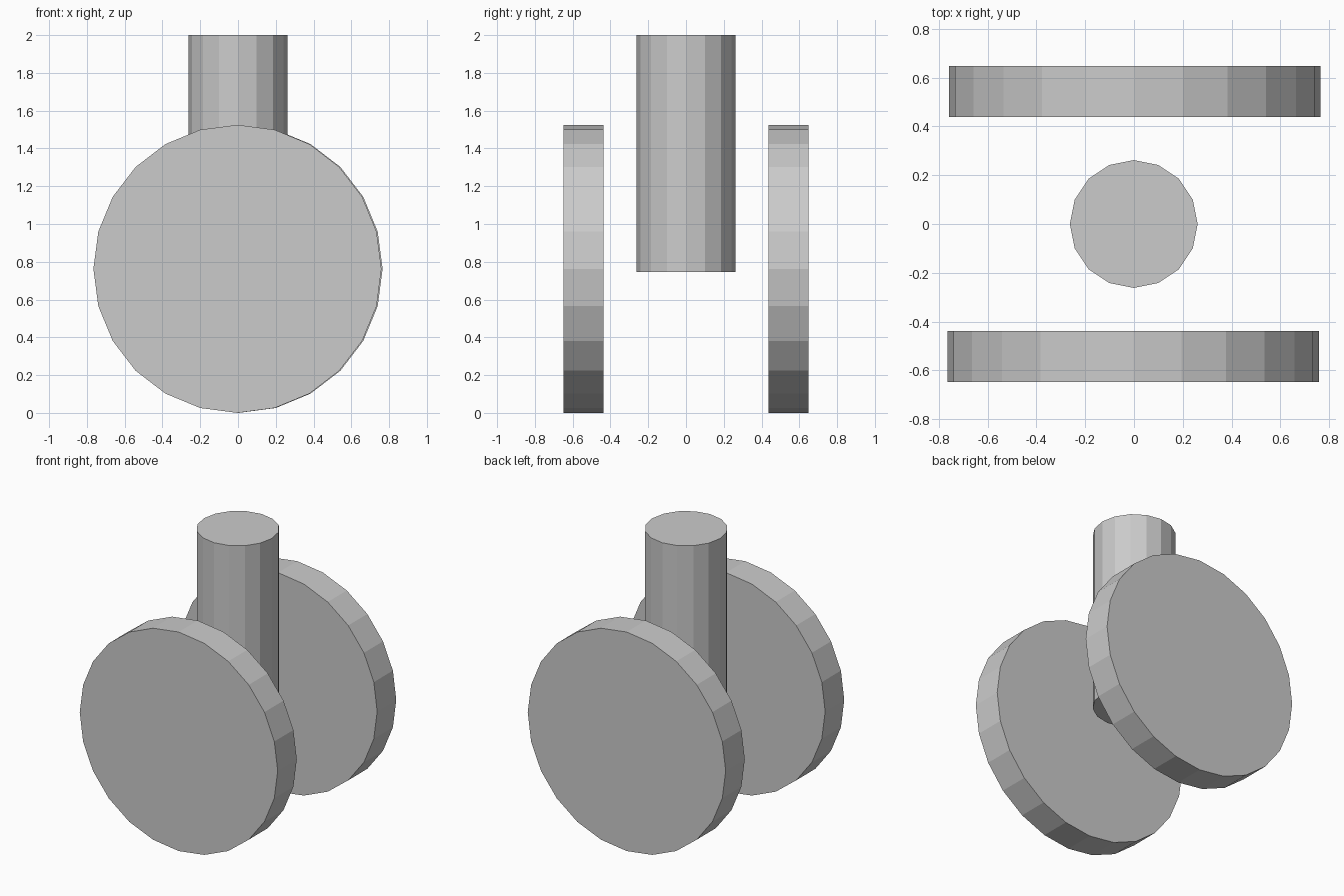
import bpy
from math import pi

if "Cube" in bpy.data.objects:
    bpy.data.objects.remove(bpy.data.objects["Cube"])


def cylinder(name, sides, radius, depth, location, lying=False):
    """Flat-faced capped cylinder with a vertex on each main axis."""
    bpy.ops.mesh.primitive_cylinder_add(
        vertices=sides, radius=radius, depth=depth, location=location,
        rotation=(pi / 2 if lying else 0, 0, 0))
    obj = bpy.context.object
    obj.name = name
    bpy.ops.object.transform_apply(location=False, rotation=True, scale=True)
    return obj


# Upright post between the wheels
POST_BOTTOM, POST_TOP = 0.745, 2.0
cylinder("post", 16, 0.262, POST_TOP - POST_BOTTOM,
         (-0.001, 0, (POST_TOP + POST_BOTTOM) / 2))

# Pair of large wheels, front and back
WHEEL_RADIUS = 0.7625
for name, side in (("front_wheel", -1), ("back_wheel", 1)):
    cylinder(name, 24, WHEEL_RADIUS, 0.21,
             (0.003 * side, 0.543 * side, WHEEL_RADIUS), lying=True)
